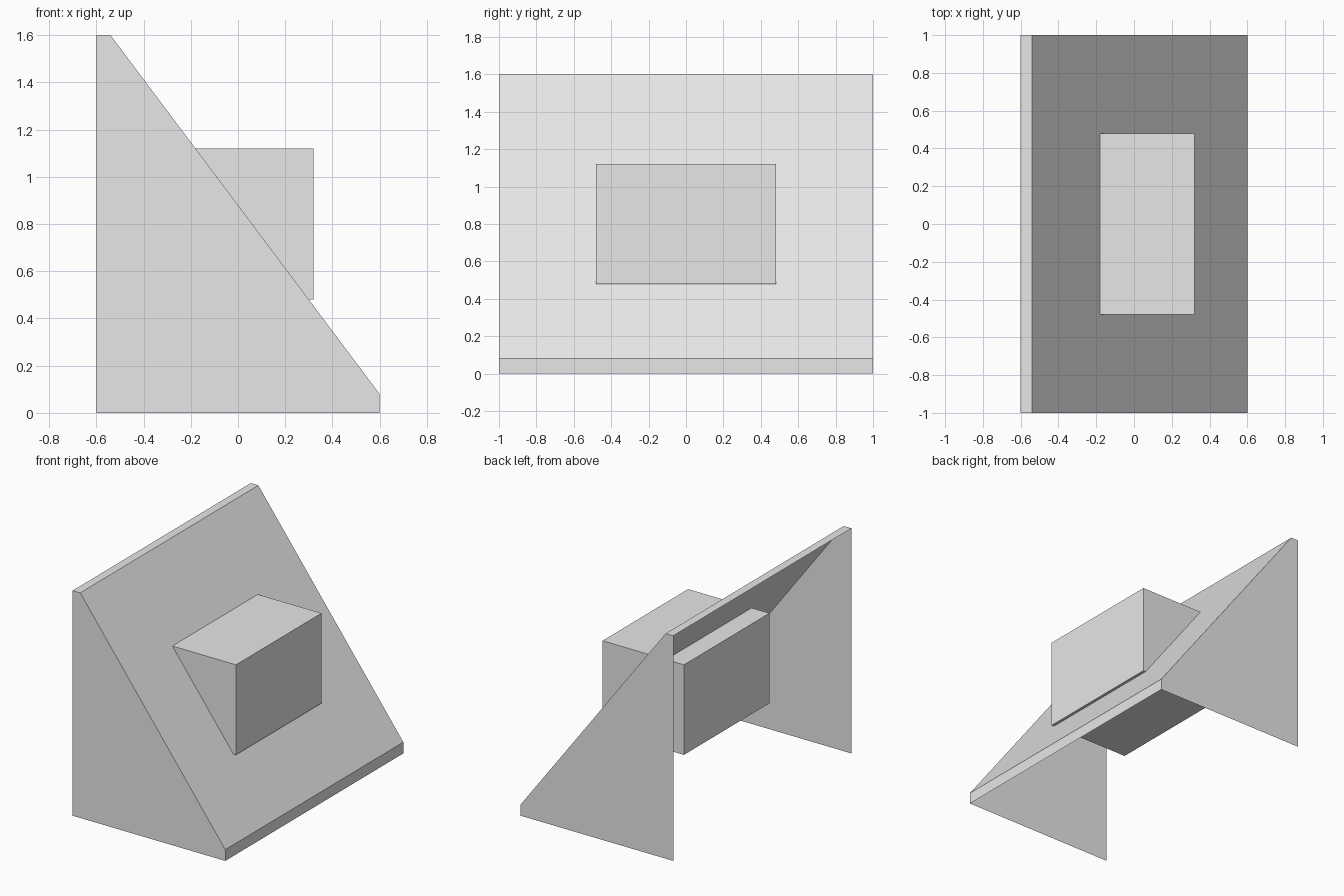
import bpy

if "Cube" in bpy.data.objects:
    bpy.data.objects.remove(bpy.data.objects["Cube"])

grey = bpy.data.materials.new("light_grey")
grey.diffuse_color = (0.8, 0.8, 0.8, 1)
grey.use_nodes = True
grey.node_tree.nodes["Principled BSDF"].inputs["Base Color"].default_value = grey.diffuse_color


def make_object(name, verts, faces):
    mesh = bpy.data.meshes.new(name)
    mesh.from_pydata(verts, [], faces)
    mesh.materials.append(grey)
    mesh.update()
    obj = bpy.data.objects.new(name, mesh)
    bpy.context.collection.objects.link(obj)
    return obj


# Side profile of the sloped shell (x, z)
profile = [(-0.6, 0), (0.6, 0), (0.6, 0.08), (-0.54, 1.6), (-0.6, 1.6)]
n = len(profile)
verts = [(x, y, z) for y in (-1, 1) for x, z in profile]

# Thin shell, open at the back and underneath: two end panels, lip, slope, top strip
faces = [tuple(range(n)), tuple(reversed(range(n, 2 * n)))]
faces += [(i, i + n, i + 1 + n, i + 1) for i in range(1, n - 1)]
make_object("sloped_shell", verts, faces)

# Box passing through the slope
bpy.ops.mesh.primitive_cube_add(size=1, location=(0, 0, 0.8))
box = bpy.context.object
box.name = "through_box"
box.scale = (0.64, 0.96, 0.64)
box.data.materials.append(grey)
